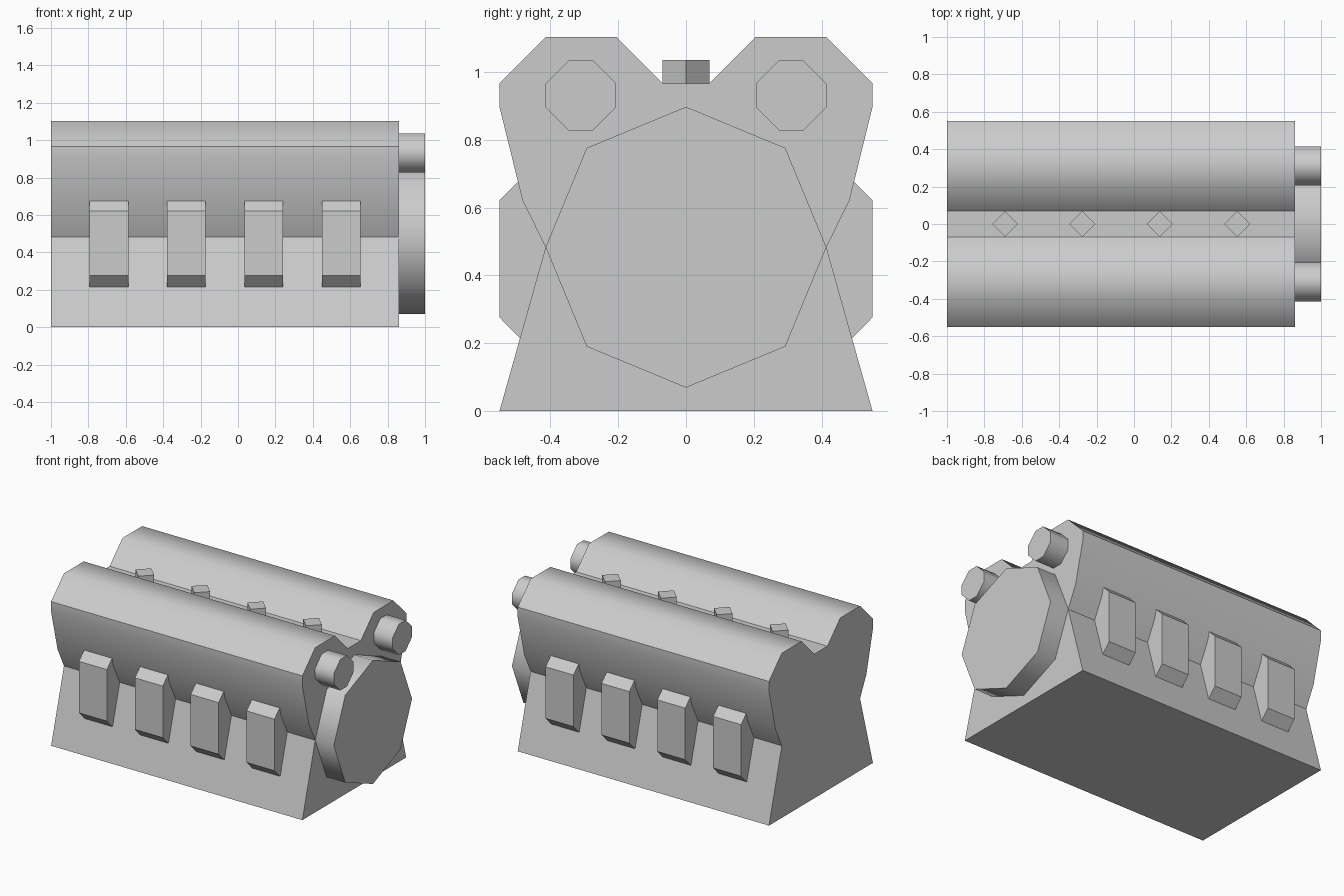
import bpy, bmesh, math
from mathutils import Vector

if "Cube" in bpy.data.objects:
    bpy.data.objects.remove(bpy.data.objects["Cube"])


def prism(name, outline, start, depth, smooth=None, sharp=()):
    """Extrude a closed 3D outline; edges through 'sharp' heights stay crisp."""
    bm = bmesh.new()
    face = bm.faces.new([bm.verts.new(Vector(p) + Vector(start)) for p in outline])
    ext = bmesh.ops.extrude_face_region(bm, geom=[face])
    moved = [v for v in ext["geom"] if isinstance(v, bmesh.types.BMVert)]
    bmesh.ops.translate(bm, verts=moved, vec=depth)
    bmesh.ops.recalc_face_normals(bm, faces=bm.faces)
    me = bpy.data.meshes.new(name)
    bm.to_mesh(me)
    bm.free()
    ob = bpy.data.objects.new(name, me)
    bpy.context.collection.objects.link(ob)
    if smooth:
        bpy.ops.object.select_all(action='DESELECT')
        ob.select_set(True)
        bpy.context.view_layer.objects.active = ob
        bpy.ops.object.shade_smooth_by_angle(angle=math.radians(smooth))
        for e in me.edges:
            a, b = (me.vertices[i].co for i in e.vertices)
            if abs(a.z - b.z) < 1e-4 and any(abs(a.z - z) < 1e-3 for z in sharp):
                e.use_edge_sharp = True
    return ob


def yz(points):
    return [(0, y, z) for y, z in points]


END = 0.862                                      # front end of the block
CENTRES = [-0.69 + 0.414 * i for i in range(4)]  # four cylinders along x

# Engine block with two cylinder banks
half = [(0.069, 0.966), (0.205, 1.103), (0.414, 1.103), (0.55, 0.966),
        (0.55, 0.897), (0.482, 0.621), (0.414, 0.483), (0.55, 0)]
block = half + [(-y, z) for y, z in reversed(half)]
prism("engine_block", yz(block), (-1, 0, 0), (1 + END, 0, 0), 50, (0.966, 0.483))

# Large pulley, eight sides with a corner on top
wheel = [(0.414 * math.sin(i * math.pi / 4), 0.483 + 0.414 * math.cos(i * math.pi / 4))
         for i in range(8)]
prism("main_pulley", yz(wheel), (END, 0, 0), (1 - END, 0, 0), 50)

# Small chamfered camshaft caps, one per bank
a, b = 0.104, 0.035
cap = [(b, a), (a, b), (a, -b), (b, -a), (-b, -a), (-a, -b), (-a, b), (-b, a)]
for side, label in ((-1, "front"), (1, "back")):
    prism("cam_cap_" + label, yz(cap), (END, side * 0.31, 0.931), (1 - END, 0, 0), 60)

# Exhaust ports on both sides
port = [(0.55, 0.621), (0.482, 0.689), (0.4, 0.689),
        (0.4, 0.207), (0.482, 0.207), (0.55, 0.276)]
for side, label in ((-1, "front"), (1, "back")):
    for i, x in enumerate(CENTRES):
        prism(f"exhaust_port_{label}_{i + 1}", yz([(side * y, z) for y, z in port]),
              (x - 0.1035, 0, 0), (0.207, 0, 0))

# Diamond intake studs along the valley
r = 0.069
for i, x in enumerate(CENTRES):
    prism(f"intake_stud_{i + 1}", [(r, 0, 0), (0, r, 0), (-r, 0, 0), (0, -r, 0)],
          (x, 0, 0.966), (0, 0, 0.069))
